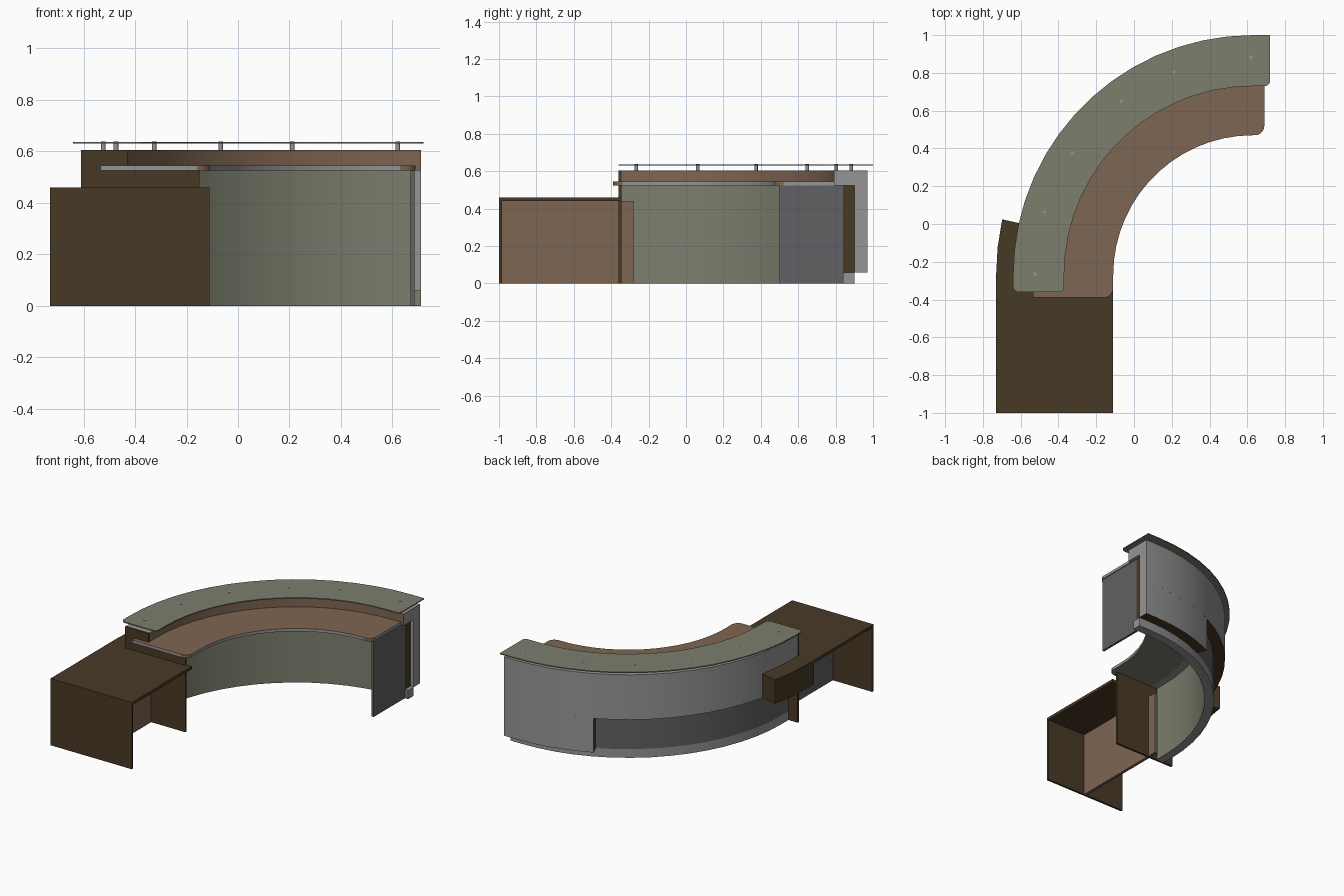
import bpy, bmesh, math
from mathutils import Vector

if "Cube" in bpy.data.objects:
    bpy.data.objects.remove(bpy.data.objects["Cube"])

CX, CY = 0.63, -0.27          # centre of the desk's quarter circle


def mat(name, rgb):
    m = bpy.data.materials.new(name)
    m.diffuse_color = (*rgb, 1)
    m.use_nodes = True
    m.node_tree.nodes["Principled BSDF"].inputs["Base Color"].default_value = m.diffuse_color
    return m


GREEN = mat("grey green glass", (0.20, 0.21, 0.155))
WOOD = mat("dark wood", (0.064, 0.041, 0.019))
TAN = mat("tan wood", (0.21, 0.132, 0.084))
LIGHT = mat("light grey", (0.30, 0.30, 0.30))
DARK = mat("dark grey", (0.12, 0.12, 0.125))


def finish(name, bm, mats, rule=None, smooth=True):
    bmesh.ops.recalc_face_normals(bm, faces=bm.faces)
    bm.normal_update()
    if rule:
        for f in bm.faces:
            c = f.calc_center_median()
            radial = Vector((min(c.x - CX, 0), max(c.y - CY, 0), 0))
            out = f.normal.dot(radial.normalized()) if radial.length else 0
            f.material_index = mats.index(rule(f, f.normal, out))
    me = bpy.data.meshes.new(name)
    bm.to_mesh(me)
    bm.free()
    for m in mats:
        me.materials.append(m)
    ob = bpy.data.objects.new(name, me)
    bpy.context.collection.objects.link(ob)
    if smooth:
        bpy.ops.object.select_all(action='DESELECT')
        ob.select_set(True)
        bpy.context.view_layer.objects.active = ob
        bpy.ops.object.shade_smooth_by_angle(angle=math.radians(25))
    return ob


def band(name, r0, r1, z0, z1, mats, rule=None, a0=90, a1=180, e0=0.0, e1=0.0,
         round_in=0.0, round_out=0.0):
    """Curved bar with straight ends of length e0 (towards +x) and e1 (towards -y)."""
    n = max(2, round((a1 - a0) / 6))
    stations = [(a0 + (a1 - a0) * i / n, 0, 0) for i in range(n + 1)]
    if e0:
        stations.insert(0, (a0, e0, 0))
    if e1:
        stations.append((a1, 0, -e1))
    bm = bmesh.new()
    rings = []
    for a, dx, dy in stations:
        c, s = math.cos(math.radians(a)), math.sin(math.radians(a))
        rings.append([bm.verts.new((CX + r * c + dx, CY + r * s + dy, z))
                      for r, z in ((r0, z0), (r1, z0), (r1, z1), (r0, z1))])
    for p, q in zip(rings, rings[1:]):
        for k in range(4):
            bm.faces.new((p[k], p[(k + 1) % 4], q[(k + 1) % 4], q[k]))
    bm.faces.new(rings[0])
    bm.faces.new(rings[-1])
    for size, i, j in ((round_in, 0, 3), (round_out, 1, 2)):
        if size:
            edges = [bm.edges.get((r[i], r[j])) for r in (rings[0], rings[-1])]
            bmesh.ops.bevel(bm, geom=edges, offset=size, segments=5,
                            profile=0.5, affect='EDGES')
    return finish(name, bm, mats, rule)


def box(name, x0, x1, y0, y1, z0, z1, m):
    bm = bmesh.new()
    bmesh.ops.create_cube(bm, size=1)
    for v in bm.verts:
        v.co = (x1 if v.co.x > 0 else x0, y1 if v.co.y > 0 else y0, z1 if v.co.z > 0 else z0)
    return finish(name, bm, [m], smooth=False)


# Curved body: green inside, grey outside, wooden ends
band("plinth", 1.11, 1.17, 0, 0.06, [LIGHT, GREEN],
     lambda f, n, o: GREEN if o < -0.5 else LIGHT, e0=0.08, e1=0.075)
band("body_wall", 1.11, 1.17, 0.06, 0.525, [GREEN, DARK, WOOD],
     lambda f, n, o: GREEN if o < -0.5 else DARK if o > 0.5 else WOOD, e0=0.055, e1=0.075)


# Outer cladding with a long recess below it
def clad_rule(f, n, o):
    if n.z < -0.5 or (abs(n.z) < 0.5 and abs(o) < 0.5 and n.x < 0.9):
        return WOOD
    return LIGHT


band("cladding_upper", 1.17, 1.24, 0.295, 0.605, [LIGHT, WOOD], clad_rule, e0=0.08, e1=0.075)
band("cladding_lower", 1.17, 1.24, 0.06, 0.295, [LIGHT, WOOD], clad_rule, a1=115, e0=0.08)

# Raised ledge wall between worktop and counter
band("ledge_wall", 1.06, 1.17, 0.525, 0.605, [LIGHT, TAN],
     lambda f, n, o: TAN if o < -0.5 else LIGHT, e0=0.08, e1=0.075)


# Worktop with a light edge strip
def worktop_rule(f, n, o):
    if n.z > 0.5:
        return TAN
    if n.z < -0.5:
        return GREEN
    return TAN if f.calc_area() < 0.0006 else LIGHT


band("worktop", 0.74, 1.165, 0.525, 0.545, [TAN, LIGHT, GREEN], worktop_rule,
     e0=0.06, e1=0.12, round_in=0.05)

# Glass counter on standoffs
band("glass_counter", 1.0, 1.27, 0.63, 0.637, [GREEN], e0=0.09, e1=0.09,
     round_in=0.028, round_out=0.028)
for i, a in enumerate((90.5, 111.3, 127.2, 146, 163.2, 179.8)):
    bm = bmesh.new()
    bmesh.ops.create_cone(bm, cap_ends=True, segments=16, radius1=0.009, radius2=0.009, depth=0.034)
    t = math.radians(a)
    bmesh.ops.translate(bm, verts=bm.verts,
                        vec=(CX + 1.153 * math.cos(t), CY + 1.153 * math.sin(t), 0.622))
    finish(f"standoff_{i + 1}", bm, [LIGHT])

# End panels of the curved desk
box("right_end_panel", 0.67, 0.685, 0.50, 0.84, 0, 0.525, DARK)
box("left_end_panel", -0.61, -0.15, -0.36, -0.345, 0, 0.525, WOOD)
box("left_end_panel_upper", -0.61, -0.43, -0.36, -0.345, 0.525, 0.605, WOOD)

# Low side table
box("table_top", -0.73, -0.11, -1.0, -0.345, 0.44, 0.46, WOOD)
box("table_front_panel", -0.73, -0.11, -1.0, -0.985, 0, 0.44, WOOD)
box("modesty_panel", -0.42, -0.41, -0.985, -0.28, 0, 0.44, TAN)
box("modesty_panel_back", -0.43, -0.42, -0.985, -0.28, 0, 0.44, DARK)
band("table_wrap", 1.24, 1.36, 0.295, 0.46, [WOOD], a0=167.5, e1=0.08)
